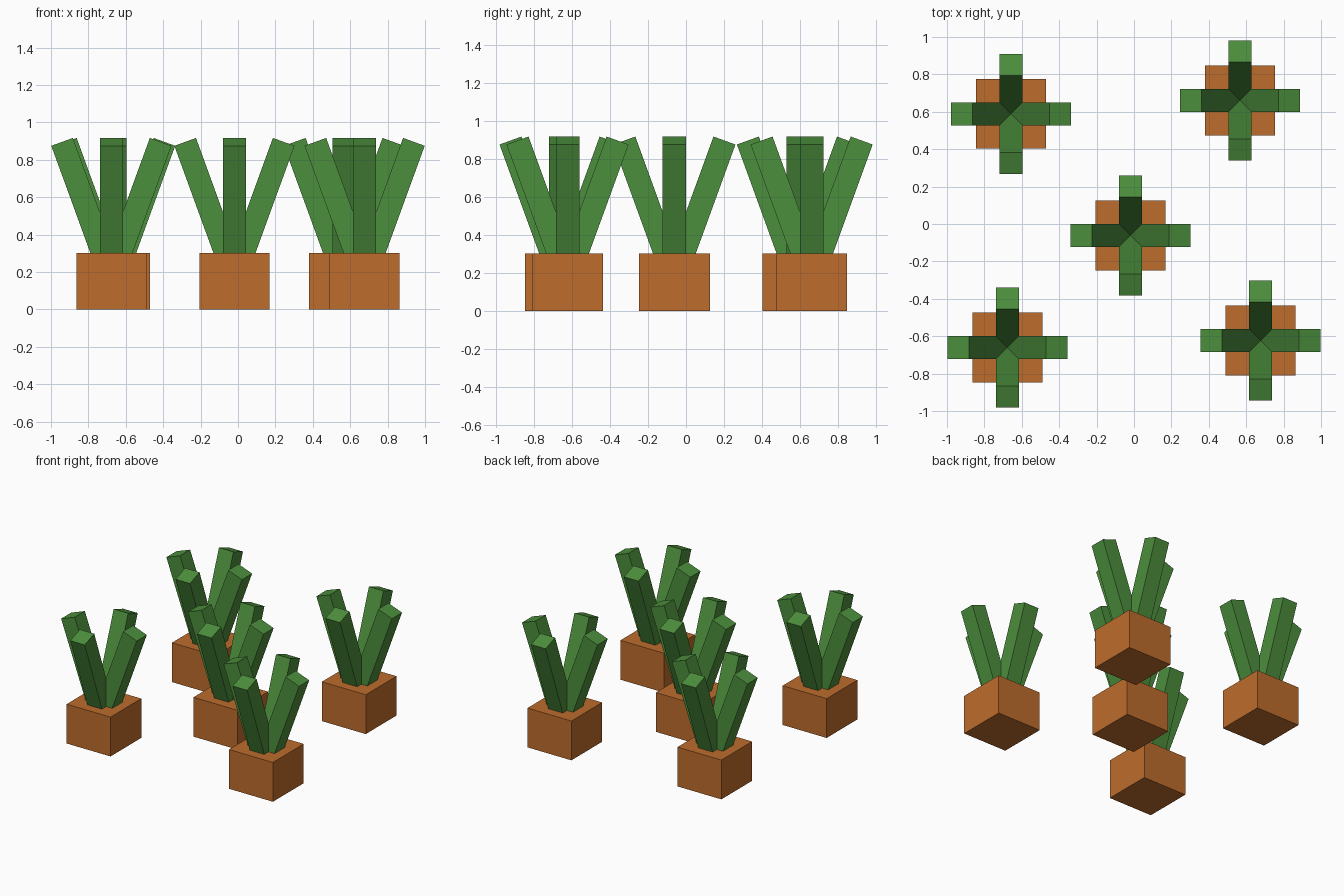
import bpy, bmesh, math
from mathutils import Matrix, Vector

if "Cube" in bpy.data.objects:
    bpy.data.objects.remove(bpy.data.objects["Cube"])


def material(name, srgb):
    lin = [((c / 255 + 0.055) / 1.055) ** 2.4 for c in srgb]
    m = bpy.data.materials.new(name)
    m.diffuse_color = (*lin, 1)
    m.use_nodes = True
    m.node_tree.nodes["Principled BSDF"].inputs["Base Color"].default_value = m.diffuse_color
    return m


POT = material("terracotta", (190, 108, 44))
LEAF = material("leaf green", (76, 142, 60))

POT_W, POT_H = 0.373, 0.302
LEAF_W, LEAF_LEN, TILT = 0.123, 0.77, math.radians(20)
LEAF_BASE = 0.172  # height where the four leaf axes meet, hidden in the pot


def add_box(name, size, matrix, mat):
    """Box standing on its local origin."""
    bm = bmesh.new()
    bmesh.ops.create_cube(bm, size=1)
    bmesh.ops.translate(bm, verts=bm.verts, vec=(0, 0, 0.5))
    bmesh.ops.scale(bm, verts=bm.verts, vec=size)
    bm.transform(matrix)
    me = bpy.data.meshes.new(name)
    bm.to_mesh(me)
    bm.free()
    me.materials.append(mat)
    ob = bpy.data.objects.new(name, me)
    bpy.context.collection.objects.link(ob)


# Five potted plants, each a square pot with four leaning leaves
spots = [(-0.657, 0.589), (0.567, 0.661), (-0.019, -0.061),
         (-0.677, -0.660), (0.677, -0.623)]
for i, (x, y) in enumerate(spots, 1):
    place = Matrix.Translation((x, y, 0))
    add_box(f"pot_{i}", (POT_W, POT_W, POT_H), place, POT)
    for k in range(4):
        lean = (Matrix.Translation((0, 0, LEAF_BASE))
                @ Matrix.Rotation(k * math.pi / 2, 4, 'Z')
                @ Matrix.Rotation(TILT, 4, 'Y'))
        add_box(f"leaf_{i}_{k + 1}", (LEAF_W, LEAF_W, LEAF_LEN), place @ lean, LEAF)
